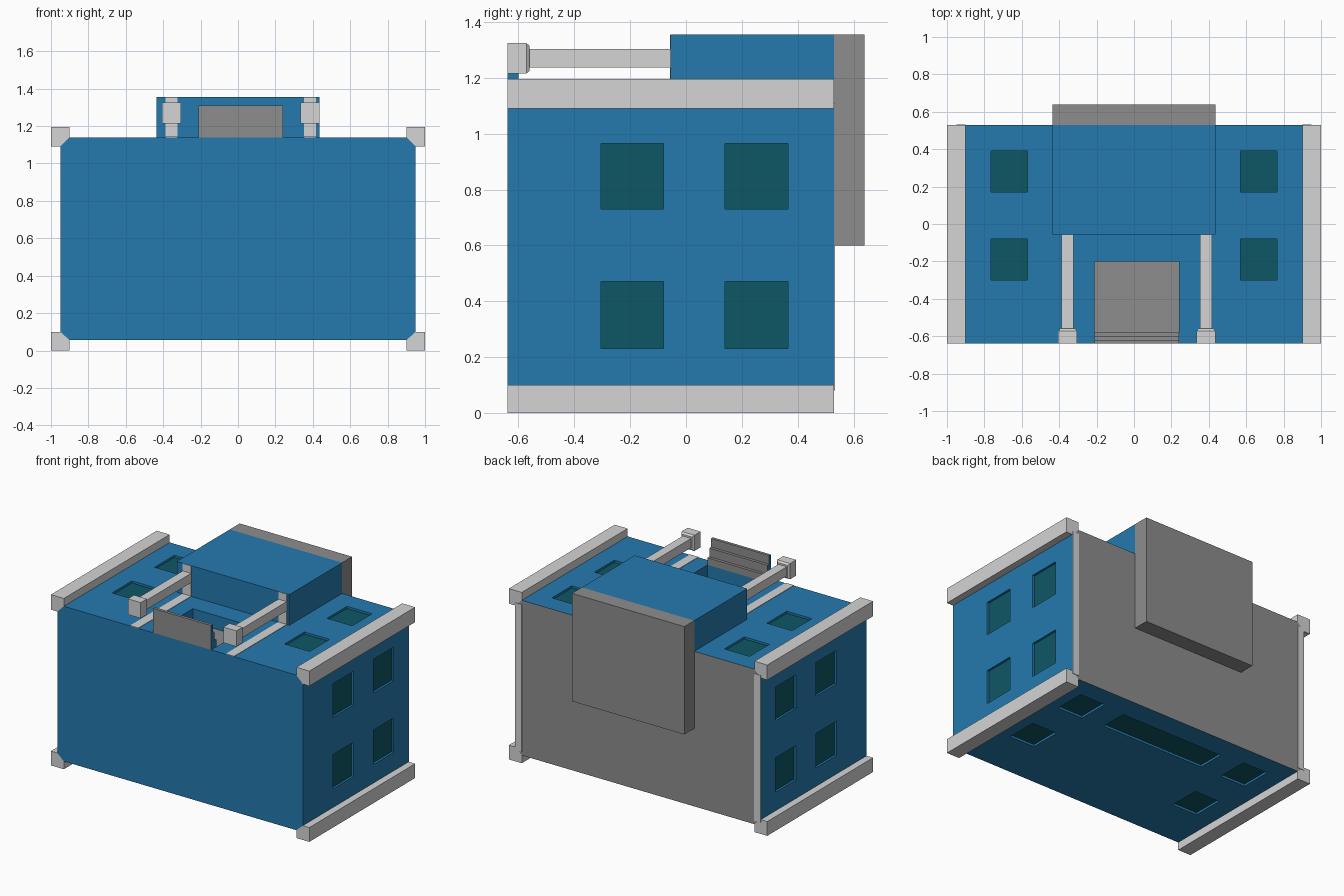
import bpy, bmesh
from mathutils import Vector

if "Cube" in bpy.data.objects:
    bpy.data.objects.remove(bpy.data.objects["Cube"])


def material(name, rgb):
    m = bpy.data.materials.new(name)
    m.diffuse_color = (*rgb, 1)
    m.use_nodes = True
    m.node_tree.nodes["Principled BSDF"].inputs["Base Color"].default_value = m.diffuse_color
    return m


BLUE = material("wall blue", (0.018, 0.195, 0.43))
LIGHT = material("trim light grey", (0.66, 0.66, 0.66))
GREY = material("roof grey", (0.27, 0.27, 0.27))
TEAL = material("window teal", (0.004, 0.095, 0.133))


def make(name, bm, *mats):
    bmesh.ops.recalc_face_normals(bm, faces=bm.faces)
    me = bpy.data.meshes.new(name)
    bm.to_mesh(me)
    bm.free()
    for m in mats:
        me.materials.append(m)
    ob = bpy.data.objects.new(name, me)
    bpy.context.collection.objects.link(ob)
    return ob


def add_box(bm, x, y, z):
    lo, hi = Vector((x[0], y[0], z[0])), Vector((x[1], y[1], z[1]))
    vs = bmesh.ops.create_cube(bm, size=1)["verts"]
    for v in vs:
        v.co = (lo + hi) / 2 + v.co * (hi - lo)
    return vs


def box(name, x, y, z, mat):
    bm = bmesh.new()
    add_box(bm, x, y, z)
    return make(name, bm, mat)


def prism(pts, y0, y1):
    """Extrude an x-z outline along y."""
    bm = bmesh.new()
    f = bm.faces.new([bm.verts.new((x, y0, z)) for x, z in pts])
    r = bmesh.ops.extrude_face_region(bm, geom=[f])
    bmesh.ops.translate(bm, vec=(0, y1 - y0, 0),
                        verts=[v for v in r["geom"] if isinstance(v, bmesh.types.BMVert)])
    return bm


Y0, Y1, Z0, Z1 = -0.64, 0.53, 0.055, 1.14

# main block with chamfered long edges and a grey end face
outline = [(-0.9, Z0), (0.9, Z0), (0.95, 0.1), (0.95, 1.09),
           (0.9, Z1), (-0.9, Z1), (-0.95, 1.09), (-0.95, 0.1)]
body = make("main_block", prism(outline, Y0, Y1), BLUE, GREY)
for p in body.data.polygons:
    p.material_index = 1 if p.normal.y > 0.9 else 0

# recesses: each opening is an axis, a surface position, and a rectangle
D = 0.02
cut = bmesh.new()


def opening(name, ranges, axis, surface, outward, mat, depth=D):
    floor = surface - outward * depth
    r = list(ranges)
    r.insert(axis, tuple(sorted((floor, surface + outward * 0.05))))
    add_box(cut, *r)
    r = list(ranges)
    r.insert(axis, tuple(sorted((floor - outward * 0.002, floor + outward * 0.005))))
    box(name, *r, mat)


for s in (-1, 1):
    xr = tuple(sorted((s * 0.57, s * 0.765)))
    for yr in ((-0.3, -0.08), (0.17, 0.39)):
        opening("upper_window", (xr, yr), 2, Z1, 1, TEAL)
        opening("lower_window", (xr, yr), 2, Z0, -1, TEAL)
    for yr in ((-0.305, -0.08), (0.14, 0.365)):
        for zr in ((0.23, 0.47), (0.73, 0.965)):
            opening("side_window", (yr, zr), 0, s * 0.95, s, TEAL)
opening("wide_lower_window", ((-0.4, 0.4), (0.18, 0.37)), 2, Z0, -1, TEAL)
opening("door", ((-0.21, 0.24), (-0.58, -0.2)), 2, Z1, 1, GREY, 0.1)

cutter = make("opening_cutter", cut, BLUE)
cutter.hide_render = True
mod = body.modifiers.new("openings", "BOOLEAN")
mod.operation = "DIFFERENCE"
mod.solver = "EXACT"
mod.object = cutter
bpy.context.view_layer.objects.active = body
bpy.ops.object.modifier_apply(modifier=mod.name)
bpy.data.objects.remove(cutter)

# corner trims: squares with the inner corner following the block's chamfer
for sx in (-1, 1):
    for base, inner in ((0, 1), (1.195, -1)):
        face_z = Z0 if inner > 0 else Z1
        far_z = 0.1 if inner > 0 else 1.09
        pts = [(sx, base), (sx, far_z), (sx * 0.95, far_z),
               (sx * 0.9, face_z), (sx * 0.9, base)]
        make("corner_trim", prism(pts, Y0, Y1), LIGHT)
    # narrow strip along the edge of the grey face
    box("edge_strip", tuple(sorted((sx * 0.9, sx * 0.95))), (Y1 - 0.002, Y1 + 0.003),
        (0.08, 1.11), LIGHT)

# projecting block and its grey cap
box("porch_block", (-0.435, 0.435), (-0.055, Y1), (Z1 - 0.01, 1.355), BLUE)
box("porch_cap", (-0.435, 0.435), (Y1, 0.64), (0.6, 1.355), GREY)

# columns with tapered feet, plus flat strips behind them
for cx in (-0.355, 0.385):
    w, b, cz = 0.0325, 0.05, 1.27
    box("column", (cx - w, cx + w), (-0.57, -0.05), (cz - w, cz + w), LIGHT)
    bm = bmesh.new()
    add_box(bm, (cx - b, cx + b), (Y0, -0.572), (cz - 0.055, cz + 0.055))
    top = [f for f in bm.faces if f.calc_center_median().y > -0.58]
    r = bmesh.ops.extrude_face_region(bm, geom=top)
    bmesh.ops.delete(bm, geom=top, context="FACES_ONLY")
    for v in [g for g in r["geom"] if isinstance(g, bmesh.types.BMVert)]:
        v.co = (cx + (v.co.x - cx) * 0.8, -0.56, cz + (v.co.z - cz) * 0.8)
    make("column_foot", bm, LIGHT)
    box("wall_pilaster", (cx - w, cx + w), (Y0, -0.05), (Z1 - 0.002, Z1 + 0.003), LIGHT)
    box("porch_pilaster", (cx - w, cx + w), (-0.058, -0.05), (Z1, 1.354), LIGHT)

# three steps: grey treads with blue ends
pts = [(Y0, Z1 - 0.1), (Y0, 1.31), (-0.62, 1.31), (-0.62, 1.25), (-0.6, 1.25),
       (-0.6, 1.19), (-0.58, 1.19), (-0.58, Z1 - 0.1)]
pts[0], pts[-1] = (Y0, Z1), (-0.58, Z1)
bm = bmesh.new()
f = bm.faces.new([bm.verts.new((-0.21, y, z)) for y, z in pts])
r = bmesh.ops.extrude_face_region(bm, geom=[f])
bmesh.ops.translate(bm, vec=(0.45, 0, 0),
                    verts=[v for v in r["geom"] if isinstance(v, bmesh.types.BMVert)])
steps = make("front_steps", bm, GREY, BLUE)
for p in steps.data.polygons:
    p.material_index = 1 if abs(p.normal.x) > 0.9 else 0
